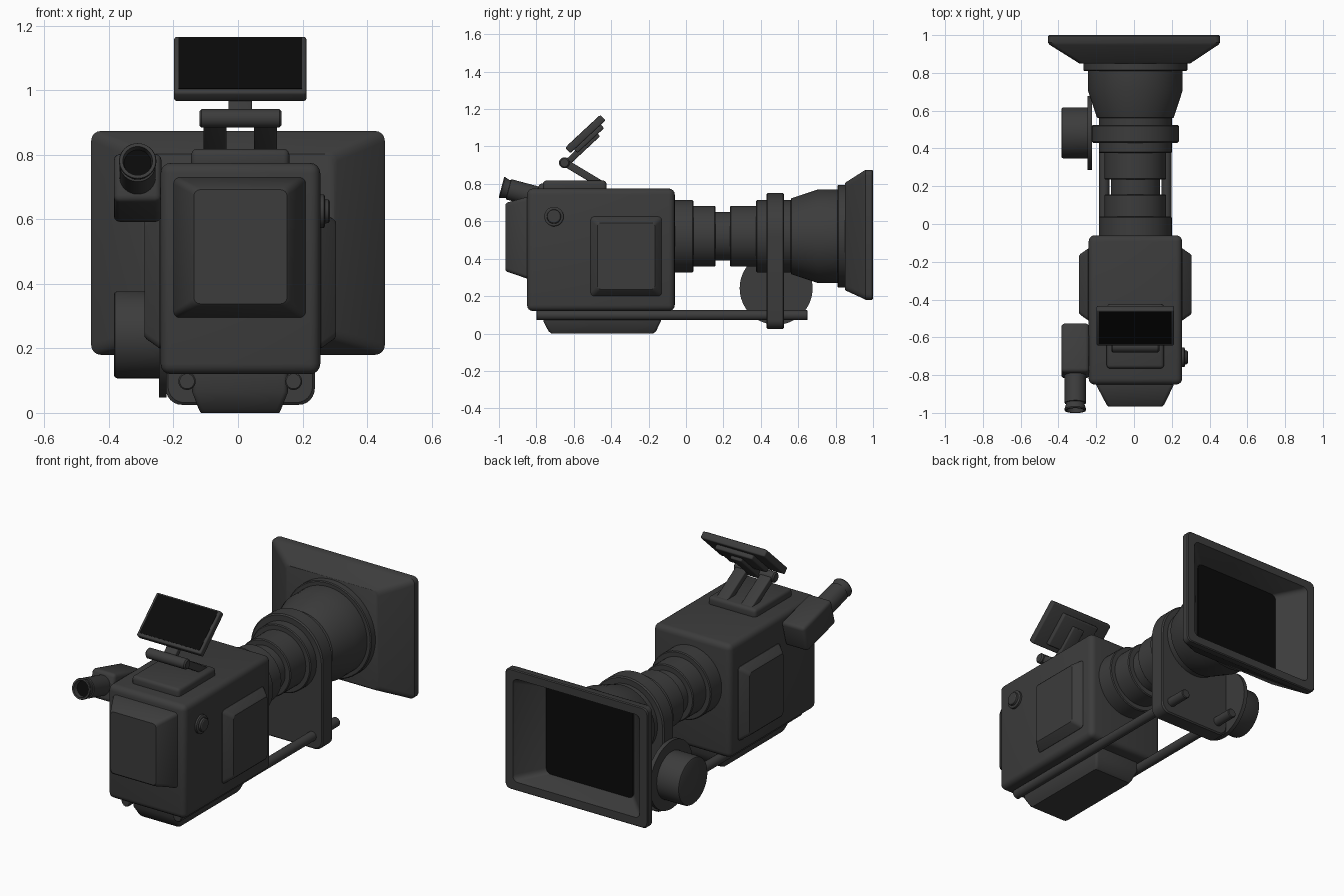
import bpy, bmesh
from math import sin, cos, pi, radians
from mathutils import Matrix, Vector

CX = 0.007          # centre line of body and lens
LZ = 0.52           # height of lens axis


def material(name, v):
    m = bpy.data.materials.new(name)
    m.diffuse_color = (v, v, v, 1)
    return m


GREY = material("dark_grey", 0.045)
BLACK = material("black_glass", 0.003)


def finish(name, bm, mat=GREY, matrix=None):
    bmesh.ops.recalc_face_normals(bm, faces=bm.faces)
    me = bpy.data.meshes.new(name)
    bm.to_mesh(me)
    bm.free()
    me.shade_smooth()
    me.set_sharp_from_angle(angle=radians(32))
    me.materials.append(mat)
    ob = bpy.data.objects.new(name, me)
    bpy.context.collection.objects.link(ob)
    if matrix:
        ob.matrix_world = matrix
    return ob


def box(name, x, y, z, bevel=0.01, mat=GREY, matrix=None, seg=3):
    bm = bmesh.new()
    bmesh.ops.create_cube(bm, size=1)
    for v in bm.verts:
        v.co = [(a[0] + a[1]) / 2 + c * (a[1] - a[0]) for a, c in zip((x, y, z), v.co)]
    if bevel:
        bmesh.ops.bevel(bm, geom=bm.edges[:], offset=bevel, segments=seg,
                        profile=0.5, affect='EDGES')
    return finish(name, bm, mat, matrix)


def place(axis, u, v, d):
    return {'X': (d, u, v), 'Y': (u, d, v), 'Z': (u, v, d)}[axis]


def rrect(u0, u1, v0, v1, r=0.02, n=4):
    pts = []
    for cu, cv, a in ((u1 - r, v1 - r, 0), (u0 + r, v1 - r, 90),
                      (u0 + r, v0 + r, 180), (u1 - r, v0 + r, 270)):
        for i in range(n + 1):
            t = radians(a + 90 * i / n)
            pts.append((cu + r * cos(t), cv + r * sin(t)))
    return pts


def circle(u, v, r, n=48):
    return [(u + r * cos(2 * pi * i / n), v + r * sin(2 * pi * i / n)) for i in range(n)]


def loft(name, axis, sections, mat=GREY, matrix=None):
    """Skin equal-length outlines [(points, depth), ...] and cap both ends."""
    bm = bmesh.new()
    loops = [[bm.verts.new(place(axis, u, v, d)) for u, v in pts] for pts, d in sections]
    for a, b in zip(loops, loops[1:]):
        for i in range(len(a)):
            j = (i + 1) % len(a)
            bm.faces.new((a[i], a[j], b[j], b[i]))
    bm.faces.new(loops[0])
    bm.faces.new(loops[-1])
    return finish(name, bm, mat, matrix)


def turned(name, axis, u, v, profile, mat=GREY, matrix=None, n=48):
    return loft(name, axis, [(circle(u, v, r, n), d) for d, r in profile], mat, matrix)


# Camera body
box("body", (-0.24, 0.255), (-0.85, -0.06), (0.12, 0.775), 0.032, seg=4)

# Rear battery, tapered block
loft("battery", 'Y', [
    (rrect(-0.2, 0.21, 0.295, 0.73), -0.83),
    (rrect(-0.2, 0.21, 0.295, 0.73), -0.853),
    (rrect(-0.145, 0.16, 0.33, 0.7), -0.957),
    (rrect(-0.137, 0.152, 0.338, 0.692), -0.965)])

# Side panels, mirrored about the body centre
for s, side in ((1, "right"), (-1, "left")):
    loft(side + "_panel", 'X', [
        (rrect(-0.51, -0.13, 0.2, 0.625), CX + s * 0.235),
        (rrect(-0.51, -0.13, 0.2, 0.625), CX + s * 0.25),
        (rrect(-0.482, -0.158, 0.228, 0.6), CX + s * 0.29),
        (rrect(-0.474, -0.166, 0.236, 0.592), CX + s * 0.297)])

# Round control on the right side
turned("side_knob", 'X', -0.706, 0.625,
       [(0.24, 0.052), (0.266, 0.052), (0.27, 0.046), (0.27, 0.038), (0.281, 0.036), (0.285, 0.03)])

# Mounting base
loft("base_plate", 'Z', [
    (rrect(-0.115, 0.128, -0.72, -0.175, 0.015), 0.0),
    (rrect(-0.122, 0.134, -0.735, -0.16, 0.015), 0.012),
    (rrect(-0.142, 0.155, -0.762, -0.135, 0.015), 0.065),
    (rrect(-0.142, 0.155, -0.762, -0.135, 0.015), 0.13)])

# Support rods
for s, side in ((1, "right"), (-1, "left")):
    turned(side + "_rod", 'Y', CX + s * 0.165, 0.098,
           [(-0.8, 0.023), (-0.796, 0.027), (0.646, 0.027), (0.65, 0.023)], n=24)

# Lens barrel turned from one stepped profile
turned("lens", 'Y', CX, LZ, [
    (-0.08, 0.193), (0.035, 0.193), (0.04, 0.188), (0.04, 0.163), (0.152, 0.163), (0.157, 0.158),
    (0.157, 0.13), (0.235, 0.13), (0.235, 0.158), (0.24, 0.163), (0.375, 0.163), (0.375, 0.188),
    (0.38, 0.193), (0.56, 0.193), (0.563, 0.203), (0.705, 0.25), (0.81, 0.25), (0.81, 0.27),
    (0.815, 0.275), (0.855, 0.275)], n=64)


# Lens support plate with a round top
def bracket(r, grow):
    top = [(CX + r * cos(pi * i / 32), LZ + r * sin(pi * i / 32)) for i in range(33)]
    return top + rrect(CX - r, CX + r, 0.025 + grow, LZ, 0.05, 6)[14:]


loft("lens_support", 'Y', [(bracket(0.224, 0.007), 0.43), (bracket(0.231, 0), 0.437),
                           (bracket(0.231, 0), 0.518), (bracket(0.224, 0.007), 0.525)])

# Focus wheel on the left
turned("focus_disc", 'X', 0.482, 0.242, [(-0.245, 0.195), (-0.222, 0.195)], n=64)
turned("focus_wheel", 'X', 0.482, 0.242,
       [(-0.385, 0.125), (-0.382, 0.131), (-0.375, 0.135), (-0.24, 0.135)])

# Matte box: flared shell, rim, sloping inner walls and floor
loft("matte_box", 'Y', [
    (rrect(-0.29, 0.298, 0.235, 0.802, 0.03), 0.85),
    (rrect(-0.3, 0.308, 0.228, 0.81, 0.03), 0.857),
    (rrect(-0.446, 0.446, 0.187, 0.868, 0.03), 0.948),
    (rrect(-0.455, 0.455, 0.18, 0.874, 0.03), 0.96),
    (rrect(-0.455, 0.455, 0.18, 0.874, 0.03), 0.995),
    (rrect(-0.45, 0.45, 0.185, 0.869, 0.03), 1.0),
    (rrect(-0.405, 0.405, 0.23, 0.824, 0.03), 1.0),
    (rrect(-0.4, 0.4, 0.235, 0.819, 0.03), 0.985),
    (rrect(-0.28, 0.28, 0.262, 0.785, 0.03), 0.875)])
loft("front_glass", 'Y', [(rrect(-0.278, 0.278, 0.264, 0.783, 0.03), 0.872),
                          (rrect(-0.278, 0.278, 0.264, 0.783, 0.03), 0.878)], BLACK)

# Viewfinder, tilted up towards the rear (local -y is the eye end)
tilt = Matrix.Translation((-0.311, -0.672, 0.697)) @ Matrix.Rotation(radians(-15), 4, 'X')
box("viewfinder", (-0.074, 0.074), (-0.135, 0.135), (-0.078, 0.078), 0.02, matrix=tilt)
turned("eyepiece", 'Y', 0, 0, [
    (-0.12, 0.056), (-0.285, 0.056), (-0.287, 0.05), (-0.297, 0.05), (-0.32, 0.058),
    (-0.326, 0.056), (-0.326, 0.046), (-0.295, 0.042)], matrix=tilt)
turned("eyepiece_glass", 'Y', 0, 0, [(-0.293, 0.042), (-0.299, 0.042)], BLACK, tilt)

# Monitor mount: foot, two sloping arms, hinge
box("monitor_foot", (-0.145, 0.159), (-0.765, -0.425), (0.75, 0.818), 0.018)
back = Matrix.Translation((CX, -0.55, 0.855)) @ Matrix.Rotation(radians(-31), 4, 'X')
for s, side in ((1, "right"), (-1, "left")):
    x = s * 0.078
    box(side + "_arm", (x - 0.036, x + 0.036), (-0.115, 0.115), (-0.02, 0.02), 0.006, matrix=back)
turned("hinge_bar", 'X', -0.65, 0.913,
       [(-0.12, 0.022), (-0.113, 0.029), (0.128, 0.029), (0.135, 0.022)], n=24)

# Monitor (local y runs up the screen, local z is the viewing side)
face = Matrix.Translation((CX, -0.538, 1.066)) @ Matrix.Rotation(radians(43), 4, 'X')
box("monitor", (-0.205, 0.205), (-0.129, 0.129), (-0.02, 0.02), 0.008, matrix=face)
box("screen", (-0.191, 0.191), (-0.112, 0.121), (0.015, 0.0215), 0, BLACK, face)
box("monitor_rear_block", (-0.12, 0.12), (-0.1, 0.095), (-0.045, -0.015), 0.008, matrix=face)
box("monitor_neck", (-0.037, 0.037), (-0.18, 0.05), (-0.062, -0.028), 0.006, matrix=face)
